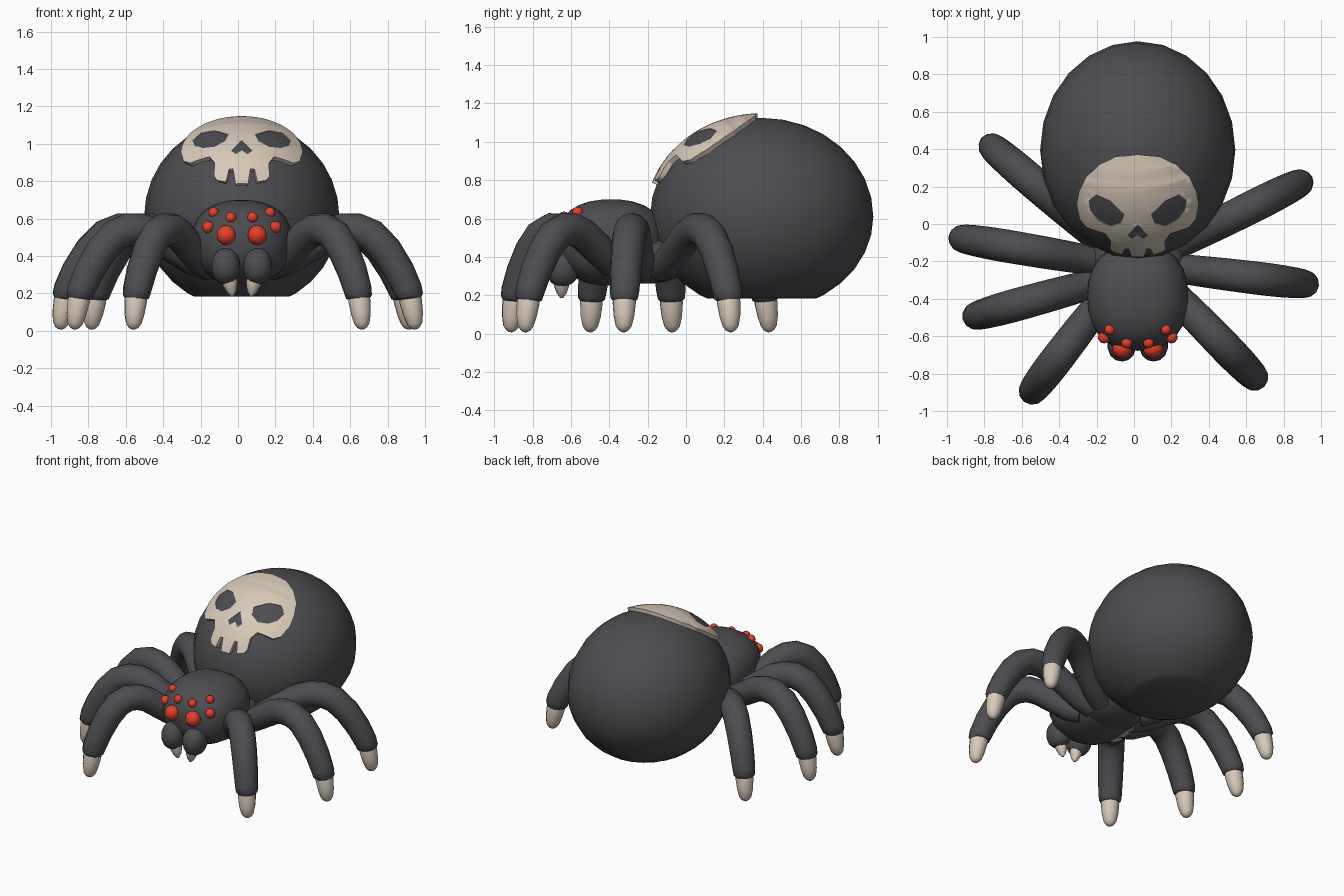
import bpy, bmesh, math
from mathutils import Vector

if "Cube" in bpy.data.objects:
    bpy.data.objects.remove(bpy.data.objects["Cube"])


def material(name, rgb):
    m = bpy.data.materials.new(name)
    m.diffuse_color = (*rgb, 1)
    m.use_nodes = True
    m.node_tree.nodes["Principled BSDF"].inputs["Base Color"].default_value = m.diffuse_color
    return m


DARK = material("charcoal", (0.074, 0.072, 0.081))
BONE = material("bone", (0.69, 0.59, 0.48))
RED = material("red", (0.77, 0.05, 0.025))


def finish(name, bm, mat, angle=40):
    bmesh.ops.recalc_face_normals(bm, faces=bm.faces[:])
    me = bpy.data.meshes.new(name)
    bm.to_mesh(me)
    bm.free()
    for p in me.polygons:
        p.use_smooth = True
    me.set_sharp_from_angle(angle=math.radians(angle))
    me.materials.append(mat)
    ob = bpy.data.objects.new(name, me)
    bpy.context.collection.objects.link(ob)
    return ob


def ellipsoid(name, centre, radii, mat, seg=24, rings=16, floor=None, low=1.0, power=2.0):
    """low scales the lower half's height; power above 2 gives a boxier form"""
    bm = bmesh.new()
    bmesh.ops.create_uvsphere(bm, u_segments=seg, v_segments=rings, radius=1)
    for v in bm.verts:
        d = v.co / sum(abs(a) ** power for a in v.co) ** (1 / power)
        if d.z < 0:
            d.z *= low
        v.co = Vector(c + r * a for c, r, a in zip(centre, radii, d))
    if floor is not None:  # flat underside
        bmesh.ops.bisect_plane(bm, geom=bm.verts[:] + bm.edges[:] + bm.faces[:],
                               plane_co=(0, 0, floor), plane_no=(0, 0, -1), clear_outer=True)
        bmesh.ops.holes_fill(bm, edges=[e for e in bm.edges if e.is_boundary], sides=0)
    return finish(name, bm, mat)


def tube(name, root, foot, profile, mat, seg=12):
    """Sweep rings along an arc in the upright plane from root to foot.
    profile: (fraction along, height, radius)"""
    root, foot = Vector((*root, 0)), Vector((*foot, 0))
    span = foot - root
    side = Vector((-span.y, span.x, 0)).normalized()
    pts = [root + span * f + Vector((0, 0, z)) for f, z, r in profile]
    bm = bmesh.new()
    rings = []
    for i, p in enumerate(pts):
        t = (pts[min(i + 1, len(pts) - 1)] - pts[max(i - 1, 0)]).normalized()
        n = t.cross(side)
        r = profile[i][2]
        rings.append([bm.verts.new(p + r * (math.cos(a) * side + math.sin(a) * n))
                      for a in (2 * math.pi * k / seg for k in range(seg))])
    for a, b in zip(rings, rings[1:]):
        for k in range(seg):
            bm.faces.new((a[k], a[(k + 1) % seg], b[(k + 1) % seg], b[k]))
    bm.faces.new(rings[0])
    bm.faces.new(rings[-1])
    return finish(name, bm, mat, 50)


# Body
MID = 0.02
AB_C, AB_R = Vector((MID, 0.395, 0.61)), Vector((0.522, 0.582, 0.515))
ellipsoid("abdomen", AB_C, AB_R, DARK, floor=0.183, low=0.955)
ellipsoid("head", (MID, -0.39, 0.475), (0.27, 0.288, 0.225), DARK, power=2.35)
ellipsoid("waist", (MID, -0.2, 0.39), (0.25, 0.23, 0.13), DARK)

# Legs: three on one side, four on the other
LEG = [(0, 0.345, 0.077), (0.12, 0.375, 0.079), (0.26, 0.445, 0.083), (0.4, 0.515, 0.086),
       (0.5, 0.542, 0.087), (0.6, 0.542, 0.088), (0.7, 0.51, 0.088), (0.8, 0.43, 0.086),
       (0.89, 0.32, 0.082), (0.95, 0.22, 0.077), (0.963, 0.185, 0.072), (0.965, 0.172, 0.06)]
CLAW = [(0.958, 0.2, 0.058), (0.968, 0.16, 0.061), (0.985, 0.09, 0.054),
        (0.995, 0.04, 0.042), (0.998, 0.018, 0.027), (1.0, 0.008, 0.01)]
LEGS = {
    "right_leg_front": ((0.17, -0.33), (0.665, -0.84)),
    "right_leg_middle": ((0.17, -0.23), (0.948, -0.325)),
    "right_leg_rear": ((0.17, -0.14), (0.917, 0.235)),
    "left_leg_front": ((-0.15, -0.38), (-0.56, -0.915)),
    "left_leg_second": ((-0.15, -0.3), (-0.875, -0.5)),
    "left_leg_third": ((-0.14, -0.21), (-0.952, -0.072)),
    "left_leg_rear": ((-0.14, -0.12), (-0.785, 0.435)),
}
for name, (root, foot) in LEGS.items():
    tube(name, root, foot, LEG, DARK)
    tube(name + "_claw", root, foot, CLAW, BONE)

# Jaws with fangs, and eyes, in mirrored pairs
EYES = [(0.083, -0.665, 0.512, 0.054), (0.18, -0.606, 0.555, 0.033),
        (0.058, -0.636, 0.607, 0.03), (0.15, -0.565, 0.632, 0.029)]
for s, label in ((-1, "left"), (1, "right")):
    ellipsoid(label + "_jaw", (MID + s * 0.085, -0.645, 0.345), (0.077, 0.09, 0.098),
              DARK, 14, 10, power=2.2)
    tube(label + "_fang", (MID + s * 0.07, -0.65), (MID + s * 0.05, -0.648),
         [(0, 0.285, 0.045), (0.4, 0.25, 0.04), (0.8, 0.21, 0.026), (1, 0.186, 0.008)], BONE, 8)
    for i, (x, y, z, r) in enumerate(EYES):
        ellipsoid(f"{label}_eye_{i + 1}", (MID + s * x, y, z), (r, r, r), RED, 10, 6)

# Skull marking: flat outlines wrapped over the front slope of the abdomen
HALF = [(0.11, 0.63), (0.195, 0.58), (0.265, 0.5), (0.3, 0.41), (0.312, 0.33),
        (0.297, 0.24), (0.262, 0.2), (0.165, 0.19), (0.138, 0.14), (0.142, 0.07),
        (0.125, 0.045), (0.08, 0.03), (0.065, 0.09), (0.045, 0.09), (0.032, 0.015)]
SOCKET = [(0.068, 0.335), (0.085, 0.28), (0.14, 0.25), (0.2, 0.27), (0.24, 0.32),
          (0.25, 0.38), (0.21, 0.425), (0.14, 0.405)]
NOSE = [(0.0, 0.275), (0.052, 0.2), (0.03, 0.175), (0.0, 0.2), (-0.03, 0.175), (-0.052, 0.2)]
ORIGIN = Vector((MID, -0.18, 0.79))
UP, OUT = Vector((0, 0.84, 0.545)), Vector((0, -0.545, 0.84))


def flip(pts):
    return [(-x, y) for x, y in reversed(pts)]


def wrap(u, v):
    """Project a point of the marking's plane onto the abdomen"""
    p = ORIGIN + Vector((u, 0, 0)) + UP * v
    q = Vector(a / r for a, r in zip(p - AB_C, AB_R))
    m = Vector(a / r for a, r in zip(OUT, AB_R))
    a, b, c = m.dot(m), q.dot(m), q.dot(q) - 1
    return p + OUT * ((-b + math.sqrt(max(b * b - a * c, 0))) / a)


def plate(name, loops, base, top, mat):
    """Filled outline (inner loops are holes) between two heights over the abdomen"""
    curve = bpy.data.curves.new(name + "_outline", 'CURVE')
    curve.dimensions = '2D'
    curve.fill_mode = 'FRONT'
    for loop in loops:
        sp = curve.splines.new('POLY')
        sp.points.add(len(loop) - 1)
        for p, (x, y) in zip(sp.points, loop):
            p.co = (x, y, 0, 1)
        sp.use_cyclic_u = True
    helper = bpy.data.objects.new(name + "_outline", curve)
    bpy.context.collection.objects.link(helper)
    deps = bpy.context.evaluated_depsgraph_get()
    flat = bpy.data.meshes.new_from_object(helper.evaluated_get(deps))
    bm = bmesh.new()
    bm.from_mesh(flat)
    bpy.data.objects.remove(helper)
    bpy.data.meshes.remove(flat)
    bmesh.ops.remove_doubles(bm, verts=bm.verts[:], dist=0.0005)
    for no, lo in ((Vector((1, 0, 0)), -0.32), (Vector((0, 1, 0)), 0.02)):
        for k in range(17):
            bmesh.ops.bisect_plane(bm, geom=bm.verts[:] + bm.edges[:] + bm.faces[:],
                                   plane_co=no * (lo + 0.04 * k), plane_no=no)
    geo = bmesh.ops.extrude_face_region(bm, geom=bm.faces[:], use_keep_orig=True)["geom"]
    upper = {g for g in geo if isinstance(g, bmesh.types.BMVert)}
    for v in bm.verts:
        p = wrap(v.co.x, v.co.y)
        d = Vector((x / (r * r) for x, r in zip(p - AB_C, AB_R))).normalized()
        v.co = p + d * (top if v in upper else base)
    finish(name, bm, mat, 45)


plate("skull_marking", [[(0, 0.645)] + HALF + flip(HALF), SOCKET, flip(SOCKET), NOSE],
      -0.015, 0.024, BONE)
for part, loop in (("right_socket", SOCKET), ("left_socket", flip(SOCKET)), ("nose_hole", NOSE)):
    plate(part, [loop], 0.011, 0.02, DARK)
